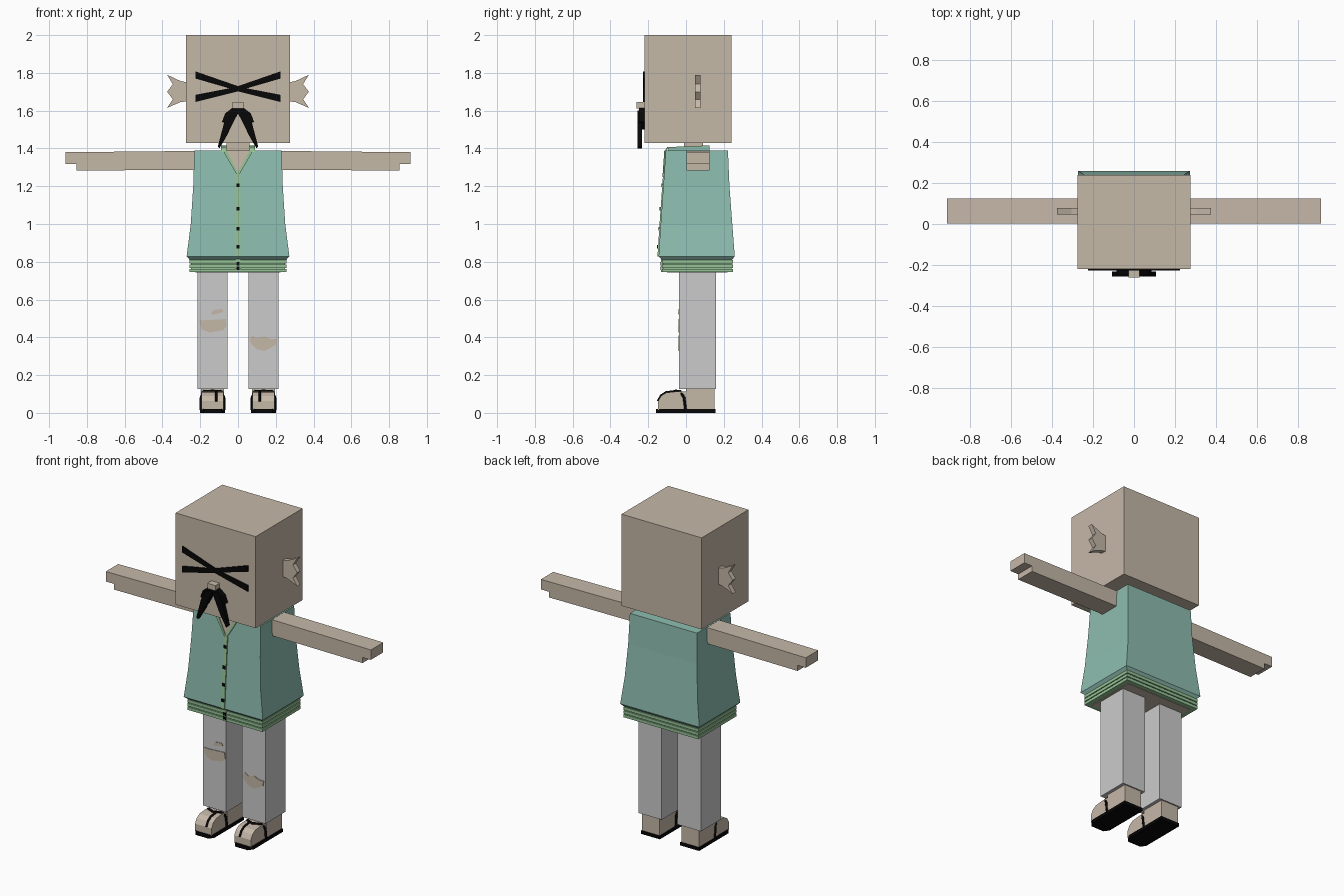
import bpy
from mathutils import Vector

cube = bpy.data.objects.get("Cube")
if cube:
    bpy.data.objects.remove(cube, do_unlink=True)


def material(name, r, g, b):
    m = bpy.data.materials.new(name)
    m.use_nodes = True
    m.diffuse_color = (r, g, b, 1)
    m.node_tree.nodes["Principled BSDF"].inputs["Base Color"].default_value = (r, g, b, 1)
    return m


skin = material("skin", 0.56, 0.48, 0.39)
teal = material("vest_teal", 0.27, 0.51, 0.43)
green = material("trim_green", 0.30, 0.54, 0.30)
grey = material("trouser_grey", 0.60, 0.60, 0.60)
black = material("black", 0.002, 0.002, 0.002)


def make(name, verts, faces, mat):
    mesh = bpy.data.meshes.new(name)
    mesh.from_pydata(verts, [], faces)
    mesh.materials.append(mat)
    ob = bpy.data.objects.new(name, mesh)
    bpy.context.collection.objects.link(ob)
    # Consistent outward normals
    import bmesh
    bm = bmesh.new()
    bm.from_mesh(mesh)
    bmesh.ops.recalc_face_normals(bm, faces=bm.faces)
    bm.to_mesh(mesh)
    bm.free()
    return ob


def skinned(name, rings, mat):
    """Closed solid through a list of matching rings."""
    n = len(rings[0])
    verts = [v for ring in rings for v in ring]
    faces = [tuple(range(n)), tuple(range(len(verts) - n, len(verts)))]
    for k in range(len(rings) - 1):
        for i in range(n):
            j = (i + 1) % n
            faces.append((k*n + i, k*n + j, k*n + n + j, k*n + n + i))
    return make(name, verts, faces, mat)


def prism(name, pts, axis, a, b, mat):
    """Outline in the two other axes, extruded from a to b along axis."""
    def place(p, d):
        return {"x": (d, *p), "y": (p[0], d, p[1]), "z": (*p, d)}[axis]
    return skinned(name, [[place(p, d) for p in pts] for d in (a, b)], mat)


def loft(name, levels, mat):
    """Rectangular levels: z, left x, right x, front y, back y."""
    return skinned(name, [[(l, f, z), (r, f, z), (r, b, z), (l, b, z)]
                          for z, l, r, f, b in levels], mat)


def box(name, x0, x1, y0, y1, z0, z1, mat):
    return loft(name, [(z0, x0, x1, y0, y1), (z1, x0, x1, y0, y1)], mat)


def strap(name, pts, depth, mat):
    c = bpy.data.curves.new(name, "CURVE")
    c.dimensions = "3D"
    c.bevel_depth, c.bevel_resolution, c.use_fill_caps = depth, 1, True
    s = c.splines.new("POLY")
    s.points.add(len(pts) - 1)
    for p, co in zip(s.points, pts):
        p.co = (*co, 1)
    c.materials.append(mat)
    ob = bpy.data.objects.new(name, c)
    bpy.context.collection.objects.link(ob)


# Head, neck and nose
box("head", -0.276, 0.276, -0.22, 0.24, 1.43, 2.0, skin)
box("neck", -0.06, 0.06, -0.01, 0.09, 1.36, 1.44, skin)
box("nose", -0.028, 0.028, -0.262, -0.215, 1.612, 1.645, skin)

# Vest flaring towards the hem: z, half width, front, back
flare = [(0.81, 0.255, -0.125, 0.243), (0.828, 0.272, -0.145, 0.258),
         (1.0, 0.25, -0.134, 0.245), (1.2, 0.237, -0.12, 0.23), (1.388, 0.231, -0.107, 0.222)]
loft("vest", [(z, -w, w, f, b) for z, w, f, b in flare], teal)


def front_at(z):
    for (z0, _, f0, _), (z1, _, f1, _) in zip(flare, flare[1:]):
        if z <= z1:
            return f0 + (f1 - f0) * (z - z0) / (z1 - z0)
    return flare[-1][2]


# Ribbed hem and the body seen beneath it
for i in range(3):
    z = 0.745 + i * 0.023
    box(f"hem_rib_{i + 1}", -0.258, 0.258, -0.128, 0.248, z, z + 0.018, green)
box("hem_core", -0.25, 0.25, -0.12, 0.24, 0.75, 0.815, green)
box("waist", -0.225, 0.225, -0.10, 0.22, 0.742, 0.77, skin)

# Button placket and buttons
heights = [0.828, 1.0, 1.2, 1.265]
loft("placket", [(z, -0.012, 0.012, front_at(z) - 0.006, front_at(z) + 0.01)
                 for z in heights], green)
box("hem_placket", -0.012, 0.012, -0.133, -0.12, 0.745, 0.815, green)
for i, z in enumerate((0.765, 0.79, 0.88, 0.975, 1.08, 1.205)):
    y = min(front_at(z), -0.125) if z < 0.82 else front_at(z)
    box(f"button_{i + 1}", -0.009, 0.009, y - 0.011, y, z - 0.009, z + 0.009, black)

# Open neckline: skin plate edged by trim
def neckline(name, pts, lift, mat):
    skinned(name, [[(x, front_at(z) + d, z) for x, z in pts]
                   for d in (-lift, 0.004)], mat)


neckline("neck_opening", [(0, 1.265), (0.06, 1.388), (-0.06, 1.388)], 0.003, skin)
box("collar_back", -0.08, 0.08, 0.09, 0.125, 1.38, 1.412, teal)

# Crossed marks on the face, wide at their ends
for s in (-1, 1):
    side = "left" if s > 0 else "right"

    def mx(pts):
        return [(s * p[0], *p[1:]) for p in pts]

    for label, t in (("upper", 1), ("lower", -1)):
        pts = [(-0.02, 1.715 - t * 0.016), (0.225, 1.728 + t * 0.042),
               (0.225, 1.728 + t * 0.08), (-0.02, 1.715 + t * 0.008)]
        if t < 0:
            pts = [(-0.02, 1.731), (0.225, 1.684), (0.225, 1.646), (-0.02, 1.707)]
        prism(f"{side}_{label}_eye_mark", mx(pts), "y", -0.227, -0.219, black)

    # Drooping moustache
    prism(f"{side}_moustache_top",
          mx([(0, 1.615), (0.03, 1.615), (0.068, 1.585), (0.085, 1.54), (0.07, 1.535),
              (0.045, 1.50), (0, 1.585)]), "y", -0.25, -0.219, black)
    prism(f"{side}_moustache_tip",
          mx([(0, 1.60), (0.045, 1.59), (0.075, 1.53), (0.107, 1.41), (0.098, 1.40),
              (0.055, 1.475), (0.012, 1.57)]), "y", -0.257, -0.232, black)

    # Jagged ear
    prism(f"{side}_ear",
          mx([(0.27, 1.65), (0.305, 1.645), (0.375, 1.615), (0.345, 1.66), (0.375, 1.70),
              (0.345, 1.74), (0.375, 1.79), (0.305, 1.757), (0.27, 1.75)]),
          "y", 0.047, 0.077, skin)

    # Arm with stepped hand
    prism(f"{side}_arm",
          mx([(0.2, 1.287), (0.855, 1.283), (0.855, 1.318), (0.912, 1.318),
              (0.912, 1.38), (0.2, 1.387)]), "y", 0.003, 0.125, skin)

    # Collar and neckline trim
    neckline(f"{side}_neck_trim",
             mx([(0, 1.25), (0.08, 1.388), (0.06, 1.388), (0, 1.272)]), 0.008, green)
    x0, x1 = sorted((s * 0.06, s * 0.09))
    prism(f"{side}_collar", [(-0.108, 1.37), (0.125, 1.37), (0.125, 1.412), (-0.09, 1.402)],
          "x", x0, x1, teal)
    prism(f"{side}_collar_edge", [(-0.114, 1.382), (-0.092, 1.4), (0.125, 1.41),
                                  (0.125, 1.416), (-0.1, 1.407)], "x", x0, x1, green)

    # Trouser leg
    x0, x1 = sorted((s * 0.055, s * 0.215))
    box(f"{side}_trouser_leg", x0, x1, -0.037, 0.16, 0.127, 0.75, grey)

    # Foot: ankle, rounded toe, sole and straps
    c = s * 0.135
    box(f"{side}_ankle", c - 0.06, c + 0.06, 0, 0.152, 0.015, 0.14, skin)
    prism(f"{side}_toe", [(0, 0.015), (-0.148, 0.015), (-0.148, 0.062), (-0.132, 0.09),
                          (-0.105, 0.107), (-0.06, 0.112), (0, 0.112)],
          "x", c - 0.057, c + 0.057, skin)
    prism(f"{side}_sole", [(c - 0.065, 0.157), (c + 0.065, 0.157), (c + 0.065, -0.13),
                           (c + 0.045, -0.16), (c - 0.045, -0.16), (c - 0.065, -0.13)],
          "z", 0, 0.02, black)
    strap(f"{side}_arch_strap",
          [(c - 0.06, -0.002, 0.015), (c - 0.06, -0.01, 0.08), (c - 0.048, -0.03, 0.113),
           (c, -0.055, 0.116), (c + 0.048, -0.03, 0.113), (c + 0.06, -0.01, 0.08),
           (c + 0.06, -0.002, 0.015)], 0.008, black)
    m = s * 0.115
    strap(f"{side}_toe_strap", [(m, -0.055, 0.115), (m, -0.105, 0.109),
                                (m, -0.132, 0.092), (m, -0.149, 0.062)], 0.007, black)

# Torn knees showing skin
tears = {
    "right_knee_tear": [(-0.205, 0.495), (-0.185, 0.49), (-0.065, 0.497), (-0.06, 0.46),
                        (-0.08, 0.437), (-0.15, 0.425), (-0.19, 0.44), (-0.2, 0.465)],
    "right_small_tear": [(-0.145, 0.52), (-0.13, 0.545), (-0.085, 0.55), (-0.077, 0.535),
                         (-0.11, 0.525)],
    "left_knee_tear": [(0.06, 0.385), (0.075, 0.41), (0.1, 0.395), (0.14, 0.405),
                       (0.175, 0.39), (0.205, 0.39), (0.2, 0.36), (0.175, 0.345),
                       (0.14, 0.328), (0.1, 0.337), (0.075, 0.36)],
}
for name, pts in tears.items():
    prism(name, pts, "y", -0.041, -0.035, skin)
